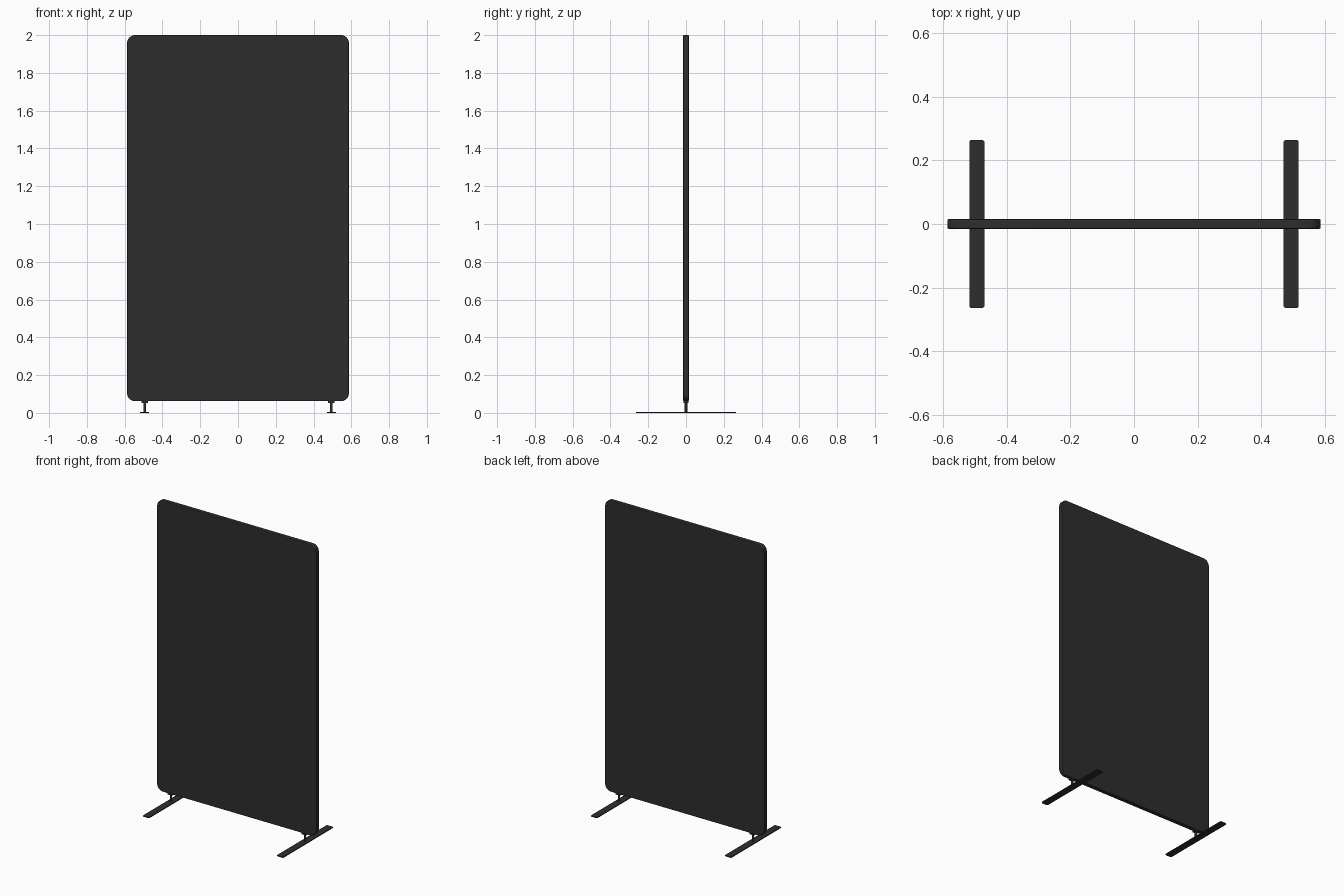
import bpy, bmesh, math

cube = bpy.data.objects.get("Cube")
if cube:
    bpy.data.objects.remove(cube, do_unlink=True)


def make_material(name, colour):
    mat = bpy.data.materials.new(name)
    mat.use_nodes = True
    mat.diffuse_color = colour
    mat.node_tree.nodes["Principled BSDF"].inputs["Base Color"].default_value = colour
    return mat


charcoal = make_material("charcoal", (0.027, 0.027, 0.027, 1))


def rounded_slab(name, size, centre, radius, axis, bevel=0.0):
    """Box with the corners rounded along one axis, and softened rims."""
    bm = bmesh.new()
    bmesh.ops.create_cube(bm, size=1)
    bmesh.ops.scale(bm, vec=size, verts=bm.verts)
    if radius:
        edges = [e for e in bm.edges
                 if abs((e.verts[0].co - e.verts[1].co).normalized()[axis]) > 0.9]
        bmesh.ops.bevel(bm, geom=edges, offset=radius, segments=8,
                        profile=0.5, affect='EDGES')
    mesh = bpy.data.meshes.new(name)
    bm.to_mesh(mesh)
    bm.free()
    obj = bpy.data.objects.new(name, mesh)
    obj.location = centre
    bpy.context.collection.objects.link(obj)
    mesh.materials.append(charcoal)
    if bevel:
        mod = obj.modifiers.new("soft rim", 'BEVEL')
        mod.width = bevel
        mod.segments = 3
        mod.limit_method = 'ANGLE'
        mod.angle_limit = math.radians(50)
    bpy.ops.object.select_all(action='DESELECT')
    obj.select_set(True)
    bpy.context.view_layer.objects.active = obj
    bpy.ops.object.shade_smooth_by_angle(angle=math.radians(35))
    return obj


# Upright screen
rounded_slab("screen_panel", (1.174, 0.03, 1.938), (0, 0, 1.031), 0.042, 1, 0.004)

# Feet: floor bar, post and the bracket under the screen
for side, x in (("left", 0.494), ("right", -0.494)):
    rounded_slab(side + "_foot_bar", (0.047, 0.528, 0.006), (x, 0, 0.003), 0.007, 2)
    rounded_slab(side + "_post", (0.014, 0.014, 0.048), (x, 0, 0.03), 0.0069, 2)
    rounded_slab(side + "_bracket", (0.036, 0.028, 0.01), (x, 0, 0.058), 0.004, 2)
